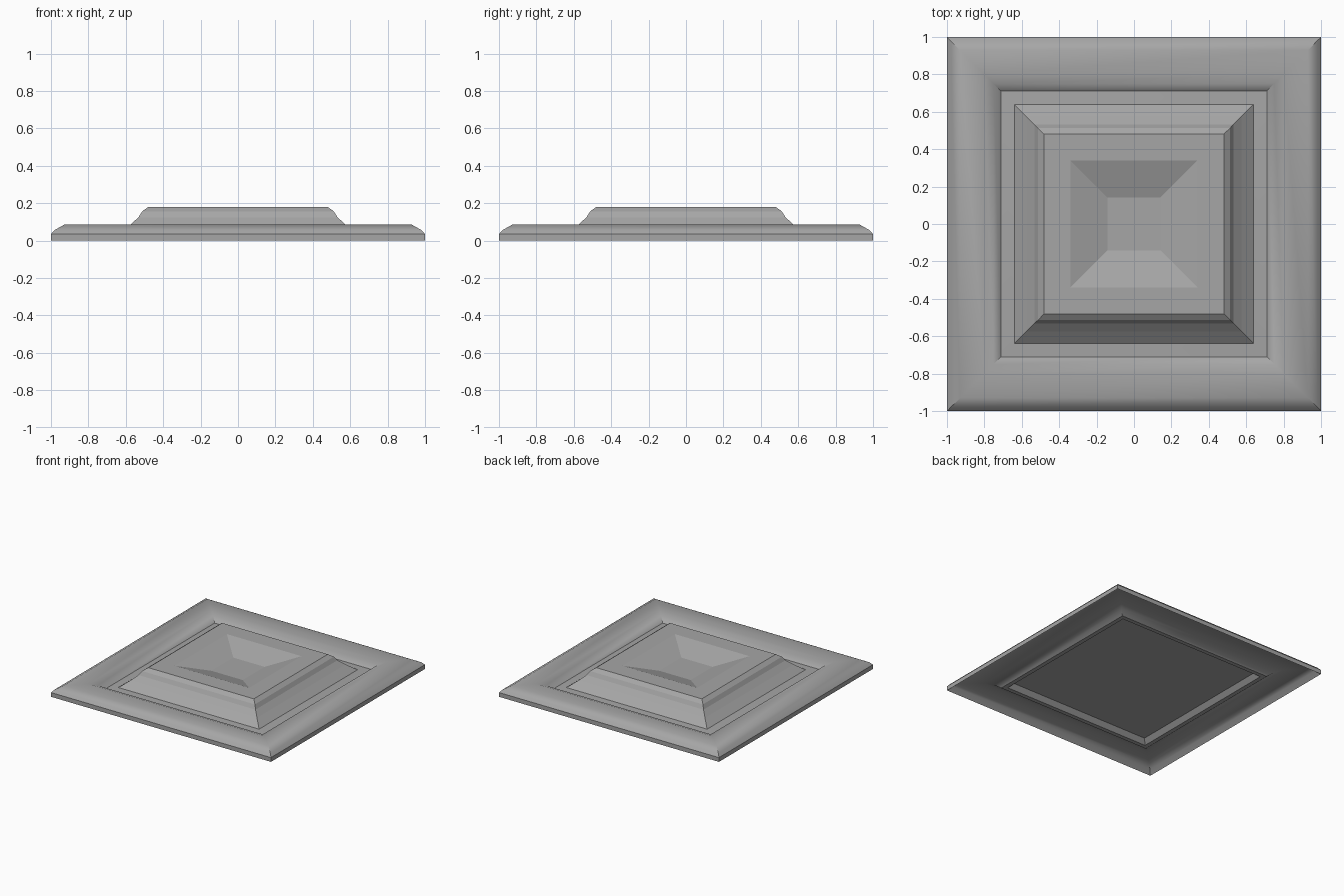
import bpy
import bmesh
import math

old = bpy.data.objects.get("Cube")
if old:
    bpy.data.objects.remove(old, do_unlink=True)

# Single stone grey
grey = bpy.data.materials.new("stone_grey")
grey.use_nodes = True
colour = (0.38, 0.38, 0.38, 1)
grey.diffuse_color = colour
grey.node_tree.nodes["Principled BSDF"].inputs["Base Color"].default_value = colour


def square_moulding(name, profile, closed=False, smooth_angle=None):
    """Sweep a (half width, height) profile round a square with mitred corners."""
    bm = bmesh.new()
    rings = [[bm.verts.new((sx * r, sy * r, z))
              for sx, sy in ((-1, -1), (1, -1), (1, 1), (-1, 1))]
             for r, z in profile]
    pairs = list(zip(rings, rings[1:]))
    if closed:
        pairs.append((rings[-1], rings[0]))
    else:
        bm.faces.new(rings[0])
        bm.faces.new(rings[-1])
    for a, b in pairs:
        for i in range(4):
            j = (i + 1) % 4
            bm.faces.new((a[i], a[j], b[j], b[i]))
    bmesh.ops.recalc_face_normals(bm, faces=bm.faces)
    mesh = bpy.data.meshes.new(name)
    bm.to_mesh(mesh)
    bm.free()
    mesh.materials.append(grey)
    obj = bpy.data.objects.new(name, mesh)
    bpy.context.collection.objects.link(obj)
    if smooth_angle:
        bpy.ops.object.select_all(action='DESELECT')
        obj.select_set(True)
        bpy.context.view_layer.objects.active = obj
        bpy.ops.object.shade_smooth_by_angle(angle=math.radians(smooth_angle))


# Outer frame, a hollow shell: rounded rim, broad crest, curve down to the floor
frame_top = [(1, 0), (1, 0.035), (0.98, 0.057), (0.93, 0.085), (0.8, 0.082),
             (0.75, 0.064), (0.71, 0.03), (0.64, 0.035)]
frame_underside = [(0.675, 0), (0.71, 0), (0.75, 0.03), (0.8, 0.048),
                   (0.93, 0.052), (0.97, 0.032)]
square_moulding("outer_frame", frame_top + frame_underside,
                closed=True, smooth_angle=35)

# Centre panel: stepped sloping sides, flat top with a sunken dish
square_moulding("centre_panel", [
    (0.64, 0.034), (0.575, 0.086), (0.532, 0.125), (0.513, 0.156),
    (0.48, 0.18), (0.34, 0.18), (0.142, 0.115)])
